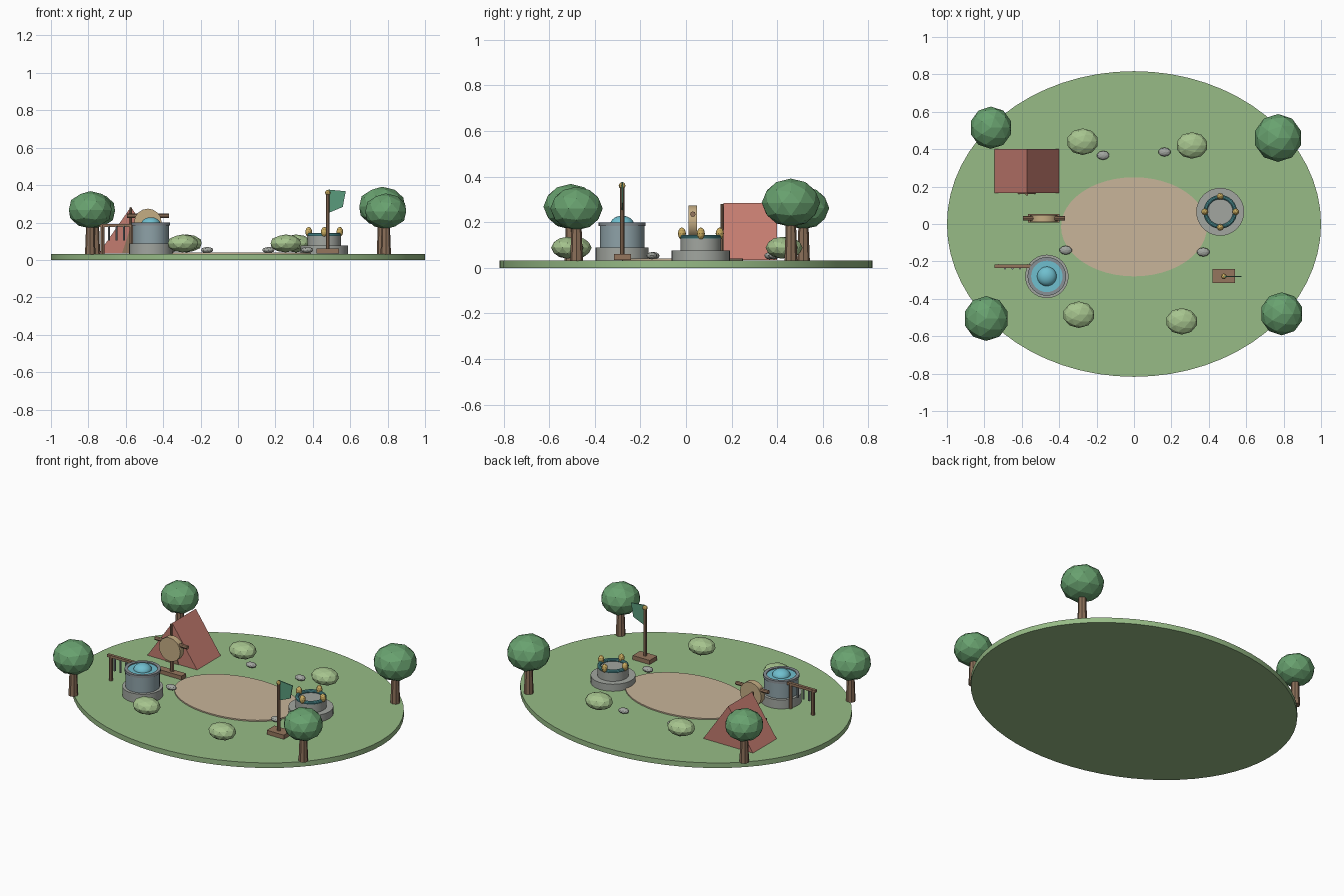
import bpy, bmesh, math
from mathutils import Vector

if "Cube" in bpy.data.objects:
    bpy.data.objects.remove(bpy.data.objects["Cube"])


def mat(name, rgb):
    m = bpy.data.materials.new(name)
    m.diffuse_color = (*rgb, 1)
    m.use_nodes = True
    m.node_tree.nodes["Principled BSDF"].inputs["Base Color"].default_value = m.diffuse_color
    return m


GRASS = mat("grass", (0.31, 0.50, 0.24))
SAND = mat("sand", (0.58, 0.46, 0.32))
LEAF = mat("leaf", (0.14, 0.36, 0.16))
BUSH = mat("bush", (0.38, 0.55, 0.27))
BARK = mat("bark", (0.26, 0.16, 0.10))
WOOD = mat("wood", (0.30, 0.18, 0.11))
STONE = mat("stone", (0.36, 0.38, 0.35))
SLATE = mat("slate", (0.27, 0.36, 0.39))
WATER = mat("water", (0.16, 0.52, 0.62))
TEAL = mat("teal", (0.08, 0.30, 0.32))
GOLD = mat("gold", (0.60, 0.42, 0.12))
CLOTH = mat("tent_cloth", (0.55, 0.20, 0.16))
STRAW = mat("straw", (0.56, 0.42, 0.23))
FLAG = mat("flag_green", (0.10, 0.33, 0.20))
IRON = mat("iron", (0.25, 0.28, 0.30))


def obj(name, bm, material, smooth=False):
    bmesh.ops.recalc_face_normals(bm, faces=bm.faces)
    me = bpy.data.meshes.new(name)
    bm.to_mesh(me)
    bm.free()
    me.materials.append(material)
    o = bpy.data.objects.new(name, me)
    bpy.context.collection.objects.link(o)
    if smooth:
        bpy.ops.object.select_all(action='DESELECT')
        o.select_set(True)
        bpy.context.view_layer.objects.active = o
        bpy.ops.object.shade_smooth_by_angle(angle=math.radians(35))
    return o


def rod(name, a, b, r, material, sides=8, r2=None):
    a, b = Vector(a), Vector(b)
    bm = bmesh.new()
    bmesh.ops.create_cone(bm, cap_ends=True, segments=sides, radius1=r,
                          radius2=r if r2 is None else r2, depth=(b - a).length)
    o = obj(name, bm, material, sides > 12)
    o.rotation_euler = (b - a).to_track_quat('Z', 'Y').to_euler()
    o.location = (a + b) / 2
    return o


def disc(name, x, y, z0, z1, rx, ry, material, sides=32):
    o = rod(name, (x, y, z0), (x, y, z1), 1, material, sides)
    o.rotation_euler = (0, 0, 0)
    o.scale = (rx, ry, 1)
    return o


def blob(name, loc, size, material, sub=2):
    bm = bmesh.new()
    bmesh.ops.create_icosphere(bm, subdivisions=sub, radius=1)
    o = obj(name, bm, material, sub > 2)
    o.location, o.scale = loc, size
    return o


def box(name, loc, size, material):
    bm = bmesh.new()
    bmesh.ops.create_cube(bm, size=1)
    o = obj(name, bm, material)
    o.location, o.scale = loc, size
    return o


def slab(name, pts, y0, y1, material):
    # x-z outline extruded along y
    bm = bmesh.new()
    f = bm.faces.new([bm.verts.new((x, y0, z)) for x, z in pts])
    g = bmesh.ops.extrude_face_region(bm, geom=[f])
    bmesh.ops.translate(bm, vec=(0, y1 - y0, 0),
                        verts=[v for v in g['geom'] if isinstance(v, bmesh.types.BMVert)])
    return obj(name, bm, material)


def lathe(name, x, y, profile, material, sides=32):
    bm = bmesh.new()
    vs = [bm.verts.new((r, 0, z)) for r, z in profile]
    es = [bm.edges.new(p) for p in zip(vs, vs[1:] + vs[:1])]
    bmesh.ops.spin(bm, geom=vs + es, cent=(0, 0, 0), axis=(0, 0, 1),
                   angle=math.tau, steps=sides)
    bmesh.ops.remove_doubles(bm, verts=bm.verts, dist=1e-5)
    o = obj(name, bm, material, True)
    o.location = (x, y, 0)
    return o


# ground
disc("ground", 0, 0, 0, 0.032, 1, 0.817, GRASS, 64)
disc("clearing", 0, -0.015, 0.03, 0.04, 0.39, 0.265, SAND, 48)

# trees
for x, y, r, z in [(-0.765, 0.515, 0.113, 0.262), (0.77, 0.46, 0.128, 0.285),
                   (-0.79, -0.505, 0.12, 0.268), (0.79, -0.48, 0.115, 0.26)]:
    rod("tree_trunk", (x, y, 0.03), (x, y, z - 0.05), 0.028, BARK, 8, 0.021)
    blob("tree_crown", (x, y, z), (r, r, r * 0.83), LEAF)

# bushes and stones
for x, y in [(-0.275, 0.44), (0.31, 0.42), (-0.295, -0.485), (0.255, -0.52)]:
    blob("bush", (x, y, 0.088), (0.085, 0.071, 0.048), BUSH)
for x, y in [(-0.165, 0.367), (0.163, 0.385), (-0.365, -0.14), (0.37, -0.15)]:
    blob("stone", (x, y, 0.053), (0.034, 0.024, 0.016), STONE)

# tent
slab("tent", [(-0.745, 0.035), (-0.40, 0.035), (-0.573, 0.283)], 0.165, 0.40, CLOTH)
slab("tent_door", [(-0.62, 0.035), (-0.526, 0.035), (-0.573, 0.18)], 0.16, 0.166, WOOD)
rod("tent_pole", (-0.573, 0.158, 0.035), (-0.573, 0.158, 0.28), 0.007, WOOD)

# practice target
TX, TY = -0.482, 0.03
box("target_foot", (TX, TY, 0.045), (0.17, 0.045, 0.024), WOOD)
rod("target_post", (TX, TY + 0.005, 0.04), (TX, TY + 0.005, 0.25), 0.012, WOOD)
rod("target_arm", (TX - 0.112, TY, 0.235), (TX + 0.112, TY, 0.235), 0.012, WOOD)
rod("target_disc", (TX, TY - 0.02, 0.2), (TX, TY + 0.018, 0.2), 0.074, STRAW, 16)

# tool rack
RY = -0.225
for x in (-0.725, -0.57):
    rod("rack_post", (x, RY, 0.03), (x, RY, 0.19), 0.011, WOOD)
box("rack_bar", (-0.648, RY, 0.185), (0.195, 0.018, 0.016), WOOD)
for x in (-0.69, -0.65, -0.61):
    rod("rack_tool", (x, RY - 0.012, 0.105), (x, RY - 0.012, 0.18), 0.006, IRON)

# water basin with dome
WX, WY = -0.466, -0.28
disc("basin_base", WX, WY, 0.03, 0.088, 0.116, 0.116, STONE)
disc("basin_drum", WX, WY, 0.085, 0.187, 0.098, 0.098, SLATE)
lathe("basin_rim", WX, WY, [(0.103, 0.183), (0.103, 0.199), (0.084, 0.199), (0.084, 0.183)], IRON)
disc("basin_water", WX, WY, 0.18, 0.193, 0.085, 0.085, WATER)
blob("water_dome", (WX, WY, 0.19), (0.052, 0.052, 0.038), WATER, 4)

# round altar with ring and gold finials
AX, AY = 0.461, 0.065
disc("altar_base", AX, AY, 0.03, 0.076, 0.128, 0.128, STONE)
disc("altar_drum", AX, AY, 0.07, 0.128, 0.089, 0.089, STONE)
ring = [(0.079 + 0.011 * math.cos(i * math.tau / 10), 0.134 + 0.011 * math.sin(i * math.tau / 10))
        for i in range(10)]
lathe("altar_ring", AX, AY, ring, TEAL)
for i in range(4):
    a = i * math.pi / 2
    blob("altar_finial", (AX + 0.083 * math.cos(a), AY + 0.083 * math.sin(a), 0.15),
         (0.018, 0.018, 0.027), GOLD)

# flag
box("flag_foot", (0.48, -0.278, 0.047), (0.118, 0.075, 0.026), WOOD)
rod("flag_pole", (0.48, -0.28, 0.04), (0.48, -0.28, 0.352), 0.010, WOOD)
blob("flag_ball", (0.48, -0.28, 0.36), (0.015, 0.015, 0.015), GOLD)
slab("flag_cloth", [(0.483, 0.376), (0.576, 0.367), (0.56, 0.283), (0.488, 0.253)],
     -0.283, -0.277, FLAG)
